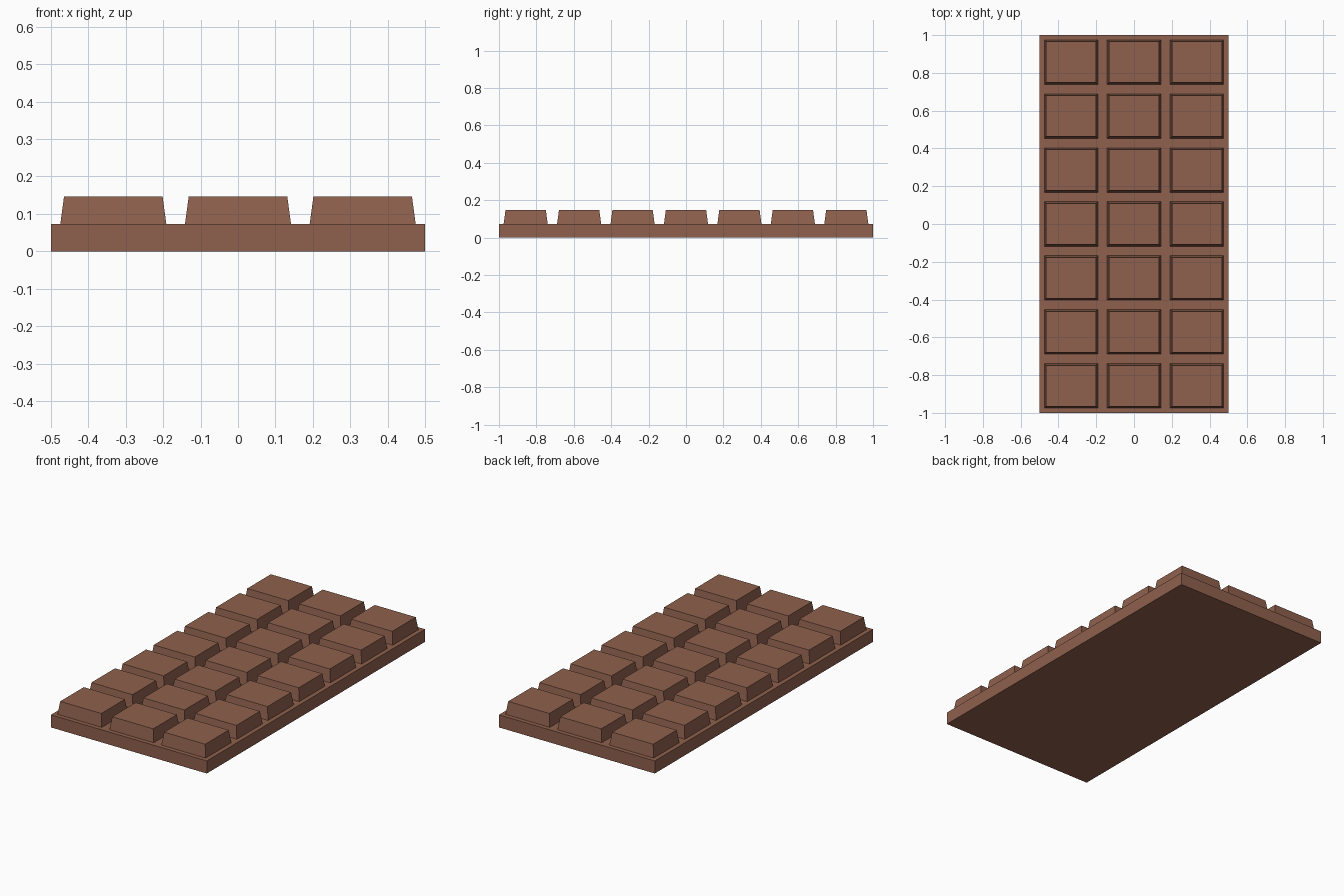
import bpy
import bmesh

default = bpy.data.objects.get("Cube")
if default:
    bpy.data.objects.remove(default, do_unlink=True)

# Overall sizes
WIDTH, LENGTH = 1.0, 2.0
SLAB_TOP, PIECE_TOP = 0.073, 0.147
COLUMNS, ROWS = 3, 7
PITCH_X, PITCH_Y = WIDTH / COLUMNS, LENGTH / ROWS
GAP, TAPER = 0.05, 0.01

brown = bpy.data.materials.new("milk_chocolate_brown")
brown.use_nodes = True
colour = (0.275, 0.119, 0.074, 1.0)
brown.diffuse_color = colour
brown.node_tree.nodes["Principled BSDF"].inputs["Base Color"].default_value = colour


def tapered_block(name, centre, size, z_low, z_high, taper=0.0, open_base=False):
    """Box from z_low to z_high whose top is drawn in by taper on every side."""
    bm = bmesh.new()
    bmesh.ops.create_cube(bm, size=1.0)
    for v in bm.verts:
        top = v.co.z > 0
        inset = 2 * taper if top else 0.0
        v.co.x = centre[0] + v.co.x * (size[0] - inset)
        v.co.y = centre[1] + v.co.y * (size[1] - inset)
        v.co.z = z_high if top else z_low
    if open_base:
        bm.normal_update()
        base = [f for f in bm.faces if f.normal.z < -0.9]
        bmesh.ops.delete(bm, geom=base, context="FACES_ONLY")
    mesh = bpy.data.meshes.new(name)
    bm.to_mesh(mesh)
    bm.free()
    mesh.materials.append(brown)
    obj = bpy.data.objects.new(name, mesh)
    bpy.context.collection.objects.link(obj)
    return obj


# Flat slab underneath
tapered_block("base_slab", (0, 0), (WIDTH, LENGTH), 0.0, SLAB_TOP)

# Grid of raised break-off pieces
for row in range(ROWS):
    for col in range(COLUMNS):
        centre = ((col - (COLUMNS - 1) / 2) * PITCH_X,
                  (row - (ROWS - 1) / 2) * PITCH_Y)
        tapered_block(f"piece_row{row + 1}_column{col + 1}", centre,
                      (PITCH_X - GAP, PITCH_Y - GAP),
                      SLAB_TOP, PIECE_TOP, TAPER, open_base=True)
